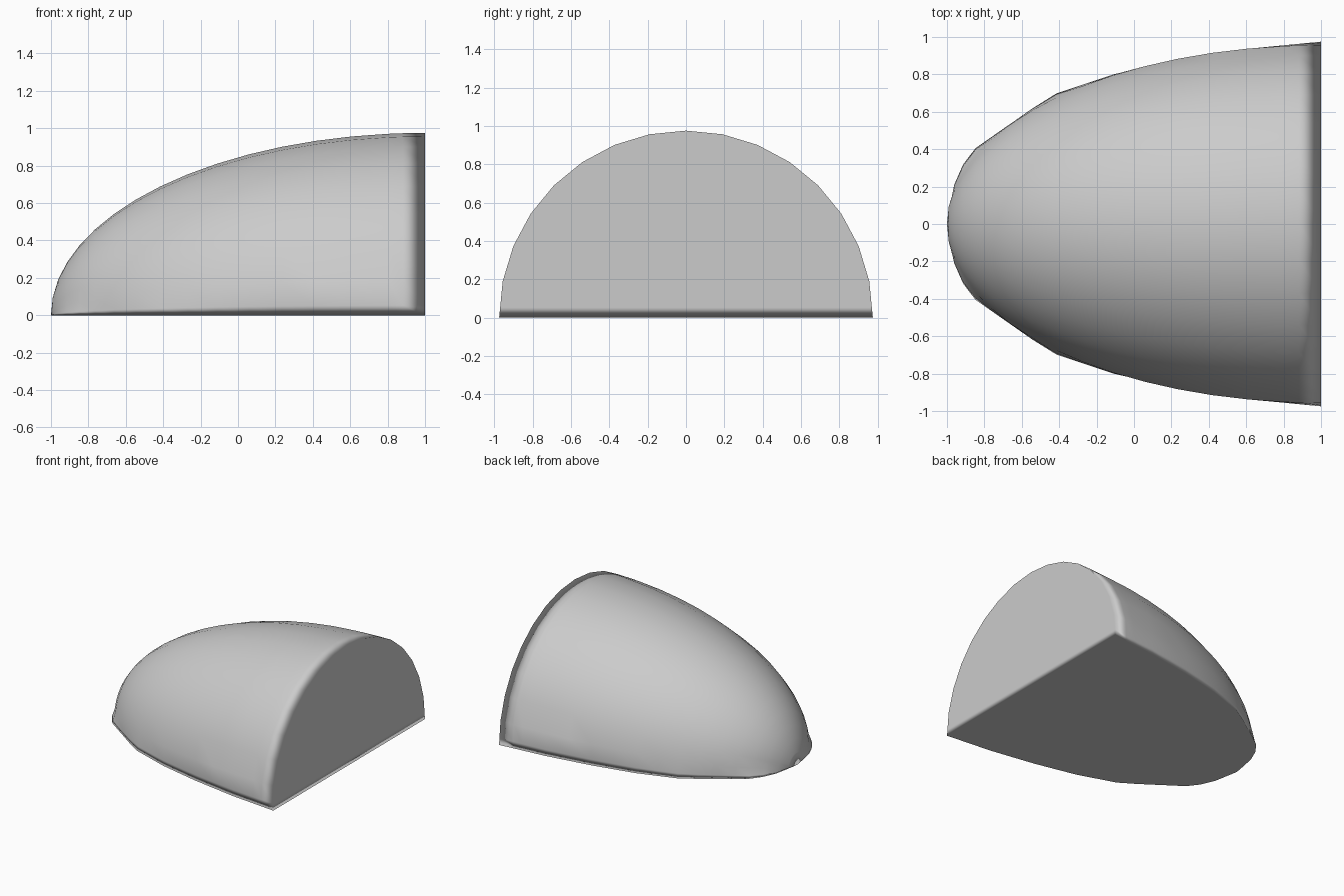
import bpy, bmesh, math

if "Cube" in bpy.data.objects:
    bpy.data.objects.remove(bpy.data.objects["Cube"])

R = 0.975        # end-face radius
SEG = 16         # sides of the half-round section

# Half-width of the flat base, measured along x
BASE = [(-1, 0), (-0.97, 0.19), (-0.888, 0.377), (-0.44, 0.69),
        (-0.11, 0.80), (0.21, 0.872), (0.6, 0.936), (1, R)]


def base_width(x):
    for (x0, y0), (x1, y1) in zip(BASE, BASE[1:]):
        if x <= x1:
            return y0 + (y1 - y0) * (x - x0) / (x1 - x0)
    return R


def section(phi):
    """Half-round section with a narrow strip just above the base."""
    x, r = 1 - 2 * math.cos(phi), R * math.sin(phi)
    pts = [(r * math.cos(math.pi * i / SEG), r * math.sin(math.pi * i / SEG))
           for i in range(SEG + 1)]
    w = base_width(x)
    pts[0], pts[-1] = (w, 0), (-w, 0)
    y1, z1 = pts[1]
    ys, zs = w + (y1 - w) * 0.28, z1 * 0.28
    pts = [pts[0], (ys, zs)] + pts[1:-1] + [(-ys, zs), pts[-1]]
    return [(x, y, z) for y, z in pts]


# Sections from nose to end face, with a support ring near the end
angles = [math.radians(90 * k / 16) for k in range(1, 17)]
angles.insert(-1, math.radians(86.6))

bm = bmesh.new()
nose = bm.verts.new((-1, 0, 0))
rings = [[bm.verts.new(p) for p in section(a)] for a in angles]

# Curved shell
for a, b in zip(rings[0], rings[0][1:]):
    bm.faces.new((nose, a, b))
for r0, r1 in zip(rings, rings[1:]):
    for i in range(len(r0) - 1):
        bm.faces.new((r0[i], r1[i], r1[i + 1], r0[i + 1]))

# End face with its bottom strip, then the flat base
end = rings[-1]
bm.faces.new(end[1:-1])
bm.faces.new((end[0], end[1], end[-2], end[-1]))
bm.faces.new([nose] + [r[0] for r in rings] + [r[-1] for r in reversed(rings)])

bmesh.ops.recalc_face_normals(bm, faces=bm.faces)
for f in bm.faces:
    f.smooth = True

mesh = bpy.data.meshes.new("rounded_half_dome")
bm.to_mesh(mesh)
bm.free()
dome = bpy.data.objects.new("rounded_half_dome", mesh)
bpy.context.collection.objects.link(dome)

# Soft edges that lean toward the large flat faces
wn = dome.modifiers.new("soft_edges", 'WEIGHTED_NORMAL')
wn.mode = 'FACE_AREA'
wn.weight = 100
